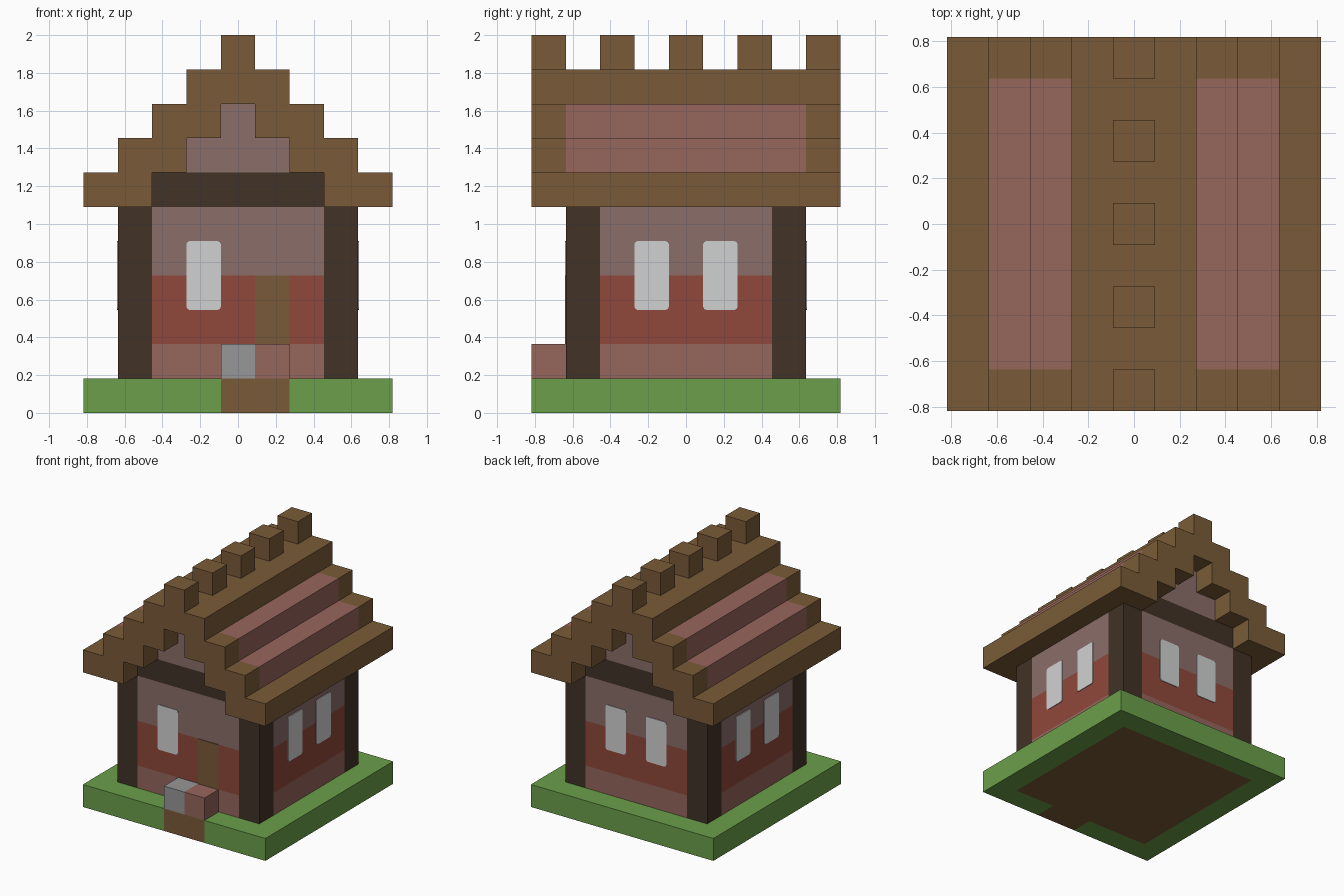
import bpy, bmesh
from math import pi
from mathutils import Matrix, Vector

default = bpy.data.objects.get("Cube")
if default:
    bpy.data.objects.remove(default)

U = 2 / 11      # size of one building block
THIN = 0.03     # plate thickness in blocks


def material(name, r, g, b):
    m = bpy.data.materials.new(name)
    m.diffuse_color = (r, g, b, 1)
    m.use_nodes = True
    for n in m.node_tree.nodes:
        if n.type == 'BSDF_PRINCIPLED':
            n.inputs["Base Color"].default_value = (r, g, b, 1)
            n.inputs["Roughness"].default_value = 0.9
    return m


GRASS = material("grass green", .145, .345, .067)
WOOD = material("wood brown", .195, .105, .04)
TIMBER = material("dark timber", .053, .032, .02)
TILE = material("dusty pink", .305, .132, .108)
BRICK = material("brick red", .279, .064, .043)
PLASTER = material("mauve plaster", .256, .156, .143)
GLASS = material("window white", .63, .64, .635)
STONE = material("stone grey", .31, .31, .31)


def build(name, mat, boxes, turns=(0,), round_corners=False):
    """Boxes given as x, y, z ranges in blocks, repeated at quarter turns."""
    bm = bmesh.new()
    for turn in turns:
        spin = Matrix.Rotation(turn * pi / 2, 4, 'Z')
        for xs, ys, zs in boxes:
            low, high = (Vector(v) for v in zip(xs, ys, zs))
            fit = Matrix.Translation((low + high) / 2) @ Matrix.Diagonal((*(high - low), 1))
            bmesh.ops.create_cube(bm, size=1, matrix=Matrix.Scale(U, 4) @ spin @ fit)
    if round_corners:
        short = [e for e in bm.edges if e.calc_length() < 0.02]
        bmesh.ops.bevel(bm, geom=short, offset=0.016, segments=2,
                        profile=0.5, affect='EDGES')
    me = bpy.data.meshes.new(name)
    bm.to_mesh(me)
    bm.free()
    me.materials.append(mat)
    ob = bpy.data.objects.new(name, me)
    bpy.context.collection.objects.link(ob)
    return ob


def both(a, b):
    """A range and its mirror across the ridge."""
    return ((a, b), (-b, -a))


ALL = range(4)
ENDS = (0, 2)
FULL, INNER, WALL = (-4.5, 4.5), (-3.5, 3.5), (-2.5, 2.5)
FRONT, SKIN = (-4.5, -3.5), (-3.5, -2.5)
PLATE = (-3.5 - THIN, -3.5 + THIN / 2)

# Ground: lawn border, earth floor and path
build("lawn", GRASS, [
    ((-4.5, -3.5), FULL, (0, 1)), ((3.5, 4.5), FULL, (0, 1)),
    (INNER, (3.5, 4.5), (0, 1)),
    ((-3.5, -.5), FRONT, (0, 1)), ((1.5, 3.5), FRONT, (0, 1))])
build("floor", WOOD, [(INNER, INNER, (0, 1))])
build("path", WOOD, [((-.5, 1.5), FRONT, (0, 1))])

# Front steps
build("stone_step", STONE, [((-.5, .5), FRONT, (1, 2))])
build("pink_step", TILE, [((.5, 1.5), FRONT, (1, 2))])

# Walls in three courses between corner posts
build("corner_posts", TIMBER, [(SKIN, SKIN, (1, 6))], ALL)
for name, mat, zs in (("wall_base", TILE, (1, 2)),
                      ("wall_brick", BRICK, (2, 4)),
                      ("wall_plaster", PLASTER, (4, 6))):
    build(name, mat, [(WALL, SKIN, zs)], ALL)

# Beams and stepped gables
build("end_beams", TIMBER, [(WALL, SKIN, (6, 7))], ENDS)
build("gables", PLASTER, [((-1.5, 1.5), SKIN, (7, 8)),
                          ((-.5, .5), SKIN, (8, 9))], ENDS)

# Windows: one beside the door, two on every other side
build("front_window", GLASS, [((-1.5, -.5), PLATE, (3, 5))], round_corners=True)
build("windows", GLASS, [(xs, PLATE, (3, 5)) for xs in both(.5, 1.5)],
      (1, 2, 3), round_corners=True)
build("door", WOOD, [((.5, 1.5), PLATE, (2, 4))])

# Roof: eaves, tiled slopes with wooden end trims, ridge and its blocks
build("eaves", WOOD, [(xs, FULL, (6, 7)) for xs in both(2.5, 4.5)])
slopes = [(xs, z) for z in (7, 8) for xs in both(8.5 - z, 10.5 - z)]
build("roof_tiles", TILE, [(xs, INNER, (z, z + 1)) for xs, z in slopes])
build("roof_end_trim", WOOD, [(xs, ys, (z, z + 1))
                              for xs, z in slopes for ys in both(3.5, 4.5)])
build("ridge", WOOD, [((-1.5, 1.5), FULL, (9, 10))])
build("ridge_blocks", WOOD, [((-.5, .5), (y - .5, y + .5), (10, 11))
                             for y in range(-4, 5, 2)])
